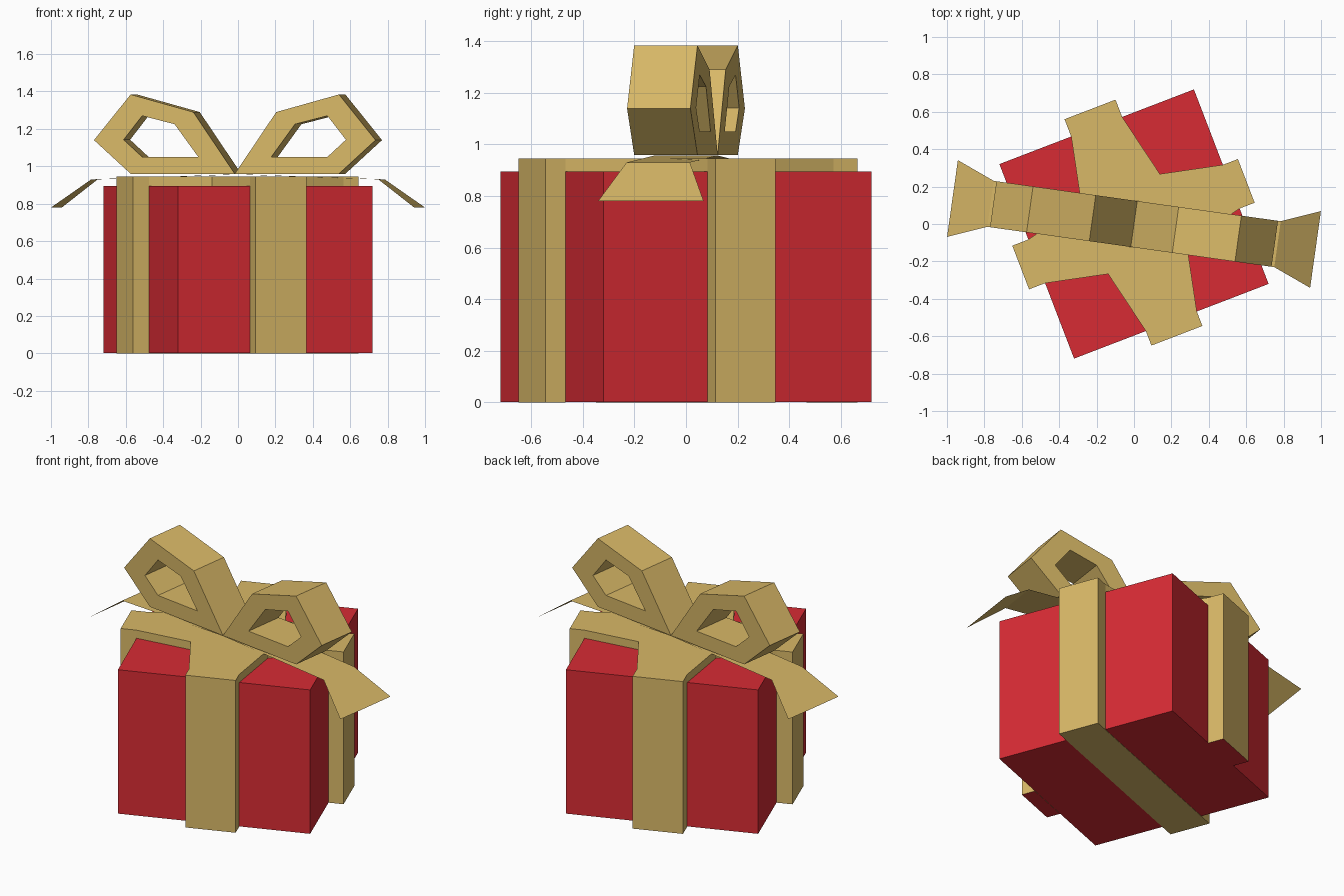
import bpy, bmesh
from math import radians
from mathutils import Matrix

if "Cube" in bpy.data.objects:
    bpy.data.objects.remove(bpy.data.objects["Cube"])

BOX_ROT = Matrix.Rotation(radians(21), 4, 'Z')
BOW_ROT = Matrix.Rotation(radians(-8), 4, 'Z')


def material(name, col):
    m = bpy.data.materials.new(name)
    m.diffuse_color = (*col, 1)
    m.use_nodes = True
    m.node_tree.nodes["Principled BSDF"].inputs["Base Color"].default_value = m.diffuse_color
    return m


RED = material("red_paper", (0.68, 0.024, 0.034))
GOLD = material("gold_ribbon", (0.69, 0.48, 0.136))


def finish(name, bm, mats, rot, fix=True):
    if fix:
        bmesh.ops.recalc_face_normals(bm, faces=bm.faces)
    bm.transform(rot)
    me = bpy.data.meshes.new(name)
    bm.to_mesh(me)
    bm.free()
    for m in mats:
        me.materials.append(m)
    ob = bpy.data.objects.new(name, me)
    bpy.context.collection.objects.link(ob)
    return ob


def prism(name, pts, z0, z1, mat, bottom=None):
    """Extrude a flat outline upward; optionally a second material underneath."""
    bm = bmesh.new()
    f = bm.faces.new([bm.verts.new((x, y, z0)) for x, y in pts])
    r = bmesh.ops.extrude_face_region(bm, geom=[f], use_keep_orig=True)
    for v in r["geom"]:
        if isinstance(v, bmesh.types.BMVert):
            v.co.z = z1
    if bottom:
        f.material_index = 1
    return finish(name, bm, [mat] + ([bottom] if bottom else []), BOX_ROT)


def rect(x0, x1, y0, y1):
    return [(x0, y0), (x1, y0), (x1, y1), (x0, y1)]


# Wrapped box
H = 0.557
prism("box", rect(-H, H, -H, H), 0.002, 0.895, RED)

# Ribbon bands down the four sides
A, B = 0.146, 0.125
prism("ribbon_back", rect(-A, A, H, 0.656), 0, 0.945, GOLD, RED)
prism("ribbon_front", rect(-A, A, -0.640, -H), 0, 0.945, GOLD, RED)
prism("ribbon_right", rect(H, 0.643, -B, B), 0, 0.945, GOLD)
prism("ribbon_left", rect(-0.649, -H, -B, B), 0, 0.945, GOLD)
prism("ribbon_bottom", rect(-H, H, -B, B), 0, 0.01, GOLD)

# Flared ribbon cross on the lid
quarter = [(H, B), (0.225, 0.2), (A, H)]
cross = []
for sx, sy in ((1, 1), (-1, 1), (-1, -1), (1, -1)):
    q = [(x * sx, y * sy) for x, y in quarter]
    cross += q if sx * sy > 0 else q[::-1]
prism("ribbon_cross", cross, 0.893, 0.945, GOLD)

# Bow loops: pentagon rings given depth, one per side
OUTER = [(0, 0.96), (0.224, 1.29), (0.5625, 1.384), (0.76, 1.14), (0.5625, 0.96)]
INNER = [(0.197, 1.05), (0.325, 1.225), (0.5, 1.27), (0.6, 1.142), (0.5, 1.05)]
W = 0.124
for side, name in ((1, "bow_loop_right"), (-1, "bow_loop_left")):
    bm = bmesh.new()
    rings = [[bm.verts.new((x * side, y, z)) for x, z in prof]
             for prof, y in ((OUTER, -W), (OUTER, W), (INNER, W), (INNER, -W))]
    for k in range(4):
        a, b = rings[k], rings[(k + 1) % 4]
        for i in range(5):
            j = (i + 1) % 5
            bm.faces.new((a[i], a[j], b[j], b[i]))
    finish(name, bm, [GOLD], BOW_ROT)

# Bow tails: one thin sheet bending down and flaring at both ends
bm = bmesh.new()
rows = [(-0.98, 0.207, 0.78), (-0.775, W, 0.93), (0, W, 0.957),
        (0.775, W, 0.93), (0.98, 0.207, 0.78)]
vs = [(bm.verts.new((x, -w, z)), bm.verts.new((x, w, z))) for x, w, z in rows]
for p, q in zip(vs, vs[1:]):
    bm.faces.new((p[0], q[0], q[1], p[1]))
finish("bow_tails", bm, [GOLD], BOW_ROT, fix=False)
